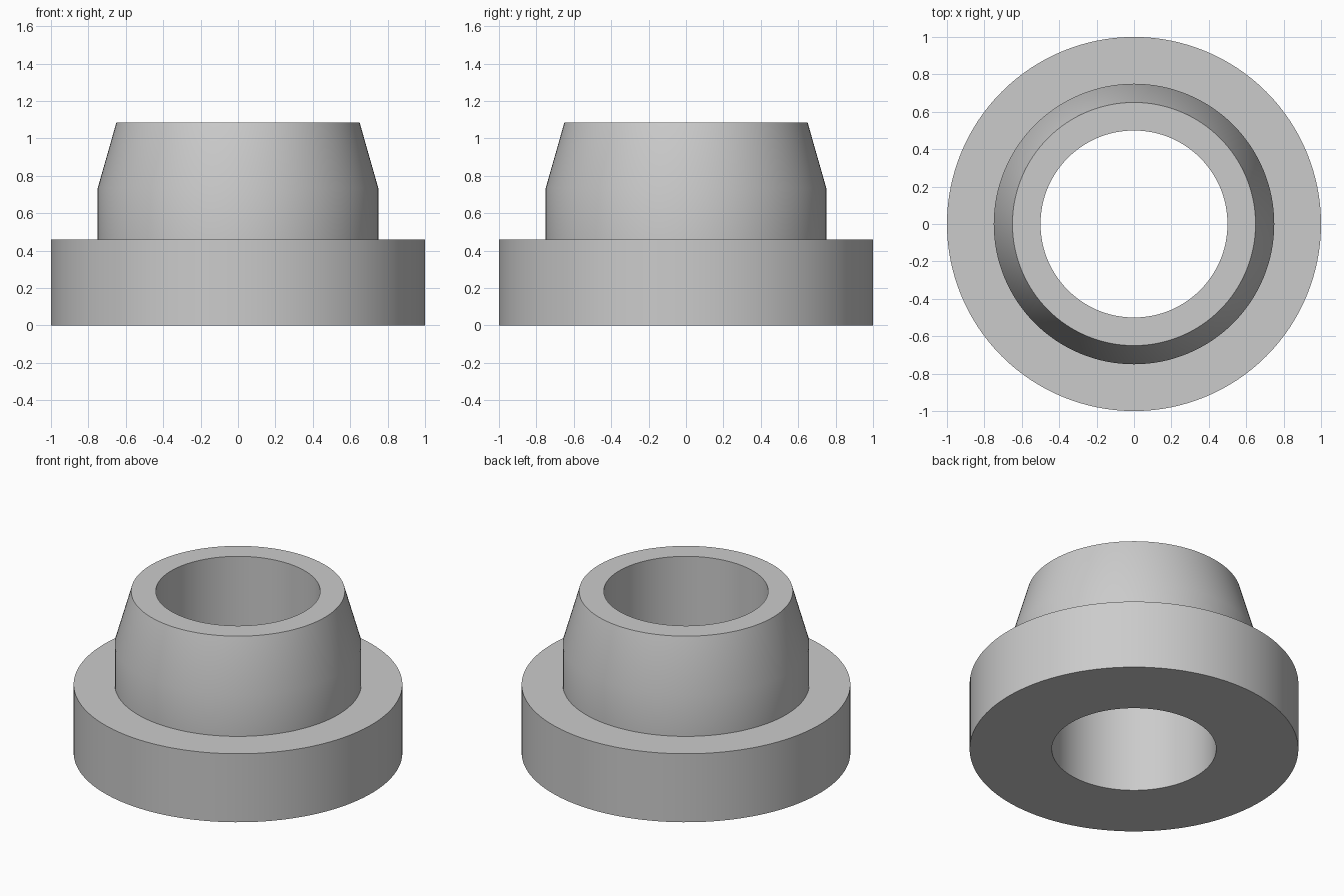
import bpy
import bmesh
import math

cube = bpy.data.objects.get("Cube")
if cube:
    bpy.data.objects.remove(cube, do_unlink=True)

SEGMENTS = 128

# Half section as (radius, height): bore, flange, hub and tapered nose
PROFILE = [(0.5, 0), (1, 0), (1, 0.46), (0.75, 0.46),
           (0.75, 0.735), (0.65, 1.086), (0.5, 1.086)]


def make_material(name, color):
    mat = bpy.data.materials.new(name)
    mat.use_nodes = True
    mat.diffuse_color = color
    mat.node_tree.nodes["Principled BSDF"].inputs["Base Color"].default_value = color
    return mat


def lathe(name, profile, mat):
    """Revolve a closed half section around the z axis."""
    bm = bmesh.new()
    verts = [bm.verts.new((r, 0, z)) for r, z in profile]
    edges = [bm.edges.new((a, b)) for a, b in zip(verts, verts[1:] + verts[:1])]
    bmesh.ops.spin(bm, geom=verts + edges, cent=(0, 0, 0), axis=(0, 0, 1),
                   angle=math.tau, steps=SEGMENTS, use_merge=False)
    bmesh.ops.remove_doubles(bm, verts=bm.verts[:], dist=0.0001)
    bmesh.ops.recalc_face_normals(bm, faces=bm.faces[:])
    mesh = bpy.data.meshes.new(name)
    bm.to_mesh(mesh)
    bm.free()
    mesh.materials.append(mat)
    obj = bpy.data.objects.new(name, mesh)
    bpy.context.collection.objects.link(obj)
    return obj


# Flanged bushing with a straight through bore
grey = make_material("plain grey", (0.6, 0.6, 0.6, 1))
bushing = lathe("flanged_bushing", PROFILE, grey)

# Smooth the round walls and the soft taper, keep the rims sharp
bpy.ops.object.select_all(action="DESELECT")
bushing.select_set(True)
bpy.context.view_layer.objects.active = bushing
bpy.ops.object.shade_smooth_by_angle(angle=math.radians(30))
